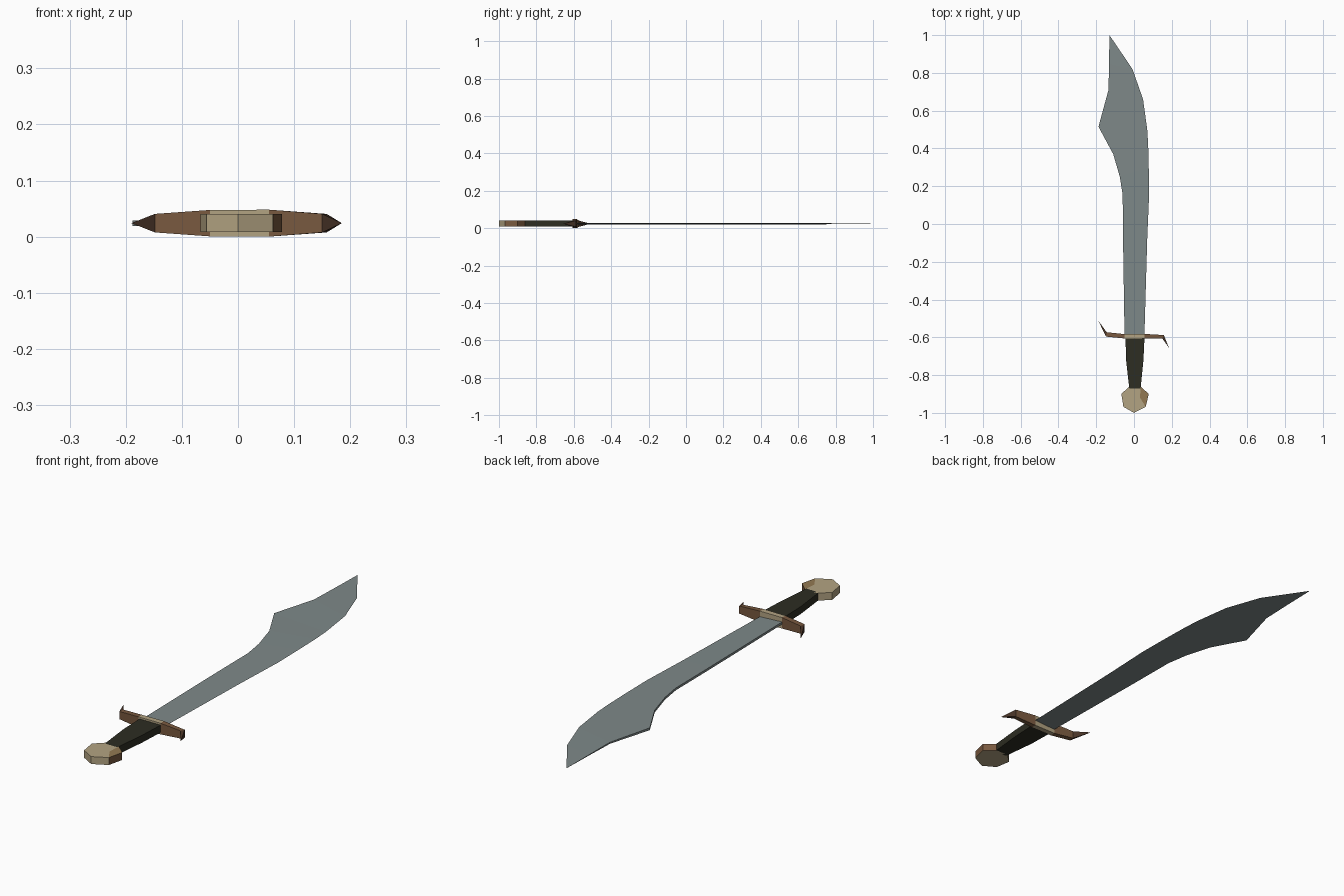
import bpy, bmesh

cube = bpy.data.objects.get("Cube")
if cube:
    bpy.data.objects.remove(cube, do_unlink=True)

MID = 0.024  # height of the flat centre plane


def material(name, rgb):
    m = bpy.data.materials.new(name)
    m.use_nodes = True
    m.diffuse_color = (*rgb, 1)
    m.node_tree.nodes["Principled BSDF"].inputs["Base Color"].default_value = (*rgb, 1)
    return m


steel = material("grey steel", (0.21, 0.25, 0.25))
leather = material("dark leather", (0.026, 0.026, 0.016))
tan = material("light brass", (0.45, 0.37, 0.225))
bronze = material("bronze", (0.29, 0.19, 0.085))
brown = material("brown metal", (0.19, 0.10, 0.05))
dark = material("dark brown metal", (0.065, 0.034, 0.02))


def slab(name, rows, mats, rule=lambda c, n: 0):
    """Mirrored top and bottom grids from rows of (x, y, half height), closed by a rim."""
    bm = bmesh.new()
    top, bottom = [[[bm.verts.new((x, y, MID + s * h)) for x, y, h in row]
                    for row in rows] for s in (1, -1)]
    for g in (top, bottom):
        for a, b in zip(g, g[1:]):
            for i in range(len(a) - 1):
                bm.faces.new((a[i], a[i + 1], b[i + 1], b[i]))

    def border(g):
        return (g[0] + [r[-1] for r in g[1:-1]] + g[-1][::-1]
                + [r[0] for r in g[-2:0:-1]])

    t, b = border(top), border(bottom)
    for i in range(len(t)):
        bm.faces.new((t[i - 1], t[i], b[i], b[i - 1]))
    # Collapse points that meet at tips and sharp edges
    bmesh.ops.remove_doubles(bm, verts=bm.verts[:], dist=0.0004)
    bmesh.ops.dissolve_degenerate(bm, edges=bm.edges[:], dist=0.0004)
    bmesh.ops.recalc_face_normals(bm, faces=bm.faces[:])
    for f in bm.faces:
        f.material_index = rule(f.calc_center_median(), f.normal)
    me = bpy.data.meshes.new(name)
    bm.to_mesh(me)
    bm.free()
    for m in mats:
        me.materials.append(m)
    ob = bpy.data.objects.new(name, me)
    bpy.context.collection.objects.link(ob)
    return ob


# Blade: thick spine on one side, sharp edge on the other
spine = [(-.05, -.595), (-.058, -.08), (-.06, .155), (-.075, .25), (-.11, .37),
         (-.188, .515), (-.135, .71), (-.132, .85), (-.13, 1)]
edge = [(.055, -.595), (.07, -.08), (.08, .155), (.078, .3), (.075, .42),
        (.07, .5), (.048, .66), (-.008, .82), (-.13, 1)]
rows = []
for i, (s, e) in enumerate(zip(spine, edge)):
    thick = 0.005 * min(1, (len(spine) - 1 - i) / 3)
    rows.append([(*s, thick), (*e, 0)])
slab("blade", rows, [steel])

# Grip: tapers toward the pommel
H = 0.016
slab("grip", [[(-.045, -.595, H), (.056, -.595, H)],
              [(-.042, -.72, H), (.05, -.72, H)],
              [(-.025, -.87, H), (.035, -.87, H)]], [leather])

# Pommel: faceted disc with a darker facet on its left
slab("pommel", [[(-.025, -.86, H), (.035, -.86, H), (.035, -.86, H)],
                [(-.067, -.9, H), (.032, -.92, H), (.078, -.9, H)],
                [(-.056, -.968, H), (.062, -.968, H), (.062, -.968, H)],
                [(0, -1, H), (0, -1, H), (0, -1, H)]], [tan, bronze, brown],
     lambda c, n: 2 if n.x > .6 else 1 if c.x > .042 and n.z > .5 else 0)

# Guard: S-shaped bar, its ends swept in opposite directions
guard = [((-.19, -.51), (-.19, -.51), 0),
         ((-.148, -.596), (-.145, -.573), .0165),
         ((-.05, -.606), (-.05, -.583), .0235),
         ((.055, -.606), (.055, -.582), .024),
         ((.15, -.606), (.158, -.588), .0165),
         ((.185, -.655), (.185, -.655), 0)]
slab("guard", [[(*a, h), (*b, h)] for a, b, h in guard], [tan, brown, dark],
     lambda c, n: 0 if abs(c.x) < .06 else 1 if abs(c.x) < .14 else 2)
